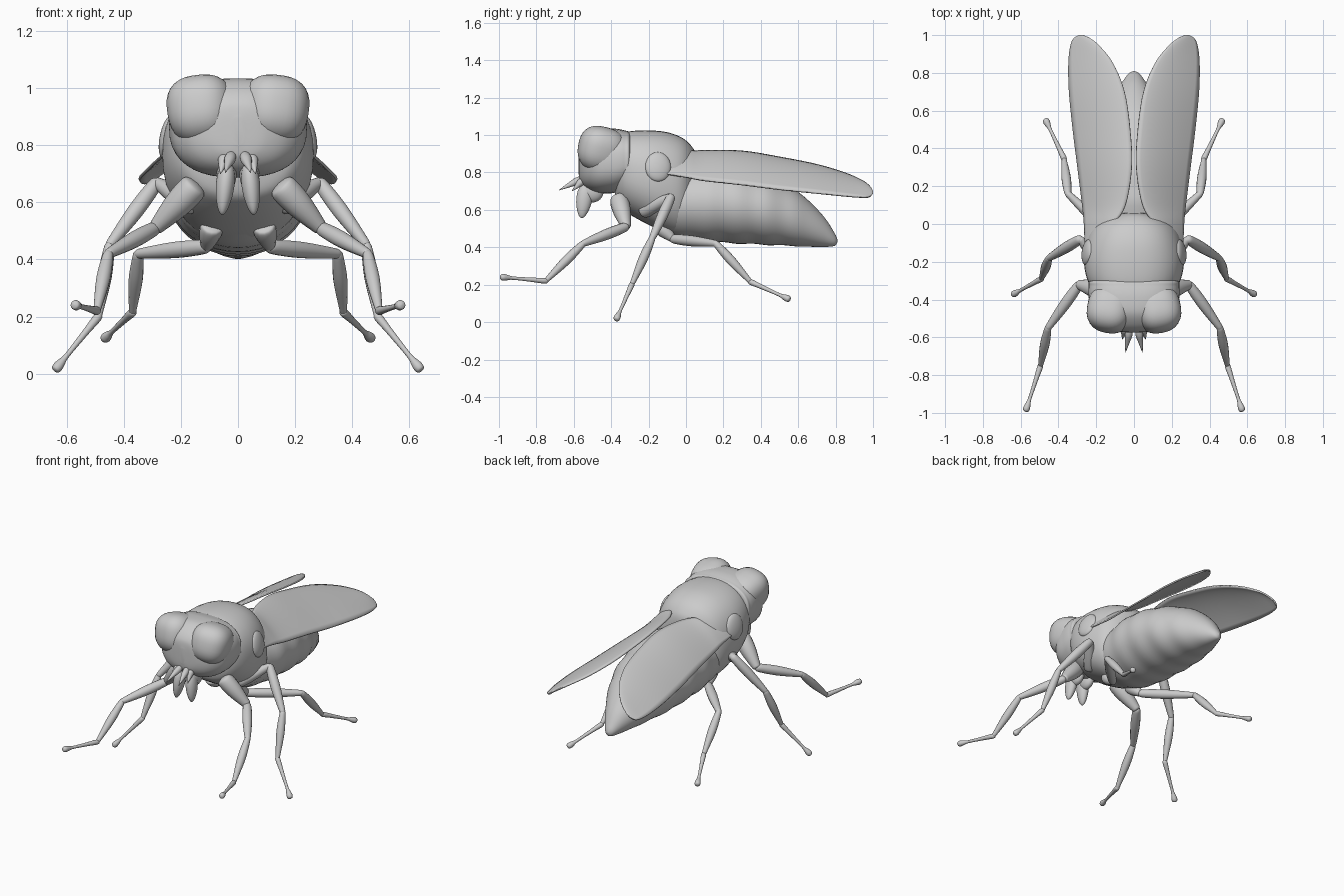
import bpy, bmesh, math
from mathutils import Vector, Euler

cube = bpy.data.objects.get("Cube")
if cube:
    bpy.data.objects.remove(cube, do_unlink=True)

grey = bpy.data.materials.new("body_grey")
grey.use_nodes = True
COLOUR = (0.6, 0.6, 0.6, 1)
grey.diffuse_color = COLOUR
grey.node_tree.nodes["Principled BSDF"].inputs["Base Color"].default_value = COLOUR


def finish(name, bm, mirror=False):
    """Turn a bmesh into a smooth object, optionally mirrored across x."""
    bmesh.ops.recalc_face_normals(bm, faces=bm.faces)
    mesh = bpy.data.meshes.new(name)
    bm.to_mesh(mesh)
    bm.free()
    mesh.materials.append(grey)
    mesh.shade_smooth()
    obj = bpy.data.objects.new(name, mesh)
    bpy.context.collection.objects.link(obj)
    if mirror:
        mod = obj.modifiers.new("mirror", "MIRROR")
        mod.use_clip = False
        mod.use_mirror_merge = False
    return obj


def smooth_rows(rows, steps):
    """Catmull-Rom interpolation through rows of numbers."""
    out = []
    last = len(rows) - 1
    for i in range(last):
        quad = [rows[max(i - 1, 0)], rows[i], rows[i + 1], rows[min(i + 2, last)]]
        for k in range(steps):
            t = k / steps
            out.append([b + 0.5 * t * (c - a + t * (2 * a - 5 * b + 4 * c - d
                        + t * (3 * (b - c) + d - a))) for a, b, c, d in zip(*quad)])
    return out + [list(rows[-1])]


def skin(bm, rings, closed=True):
    """Bridge rows of points with quads; closed rings are capped."""
    vs = [[bm.verts.new(p) for p in ring] for ring in rings]
    n = len(vs[0])
    for a, b in zip(vs, vs[1:]):
        for j in range(n if closed else n - 1):
            k = (j + 1) % n
            bm.faces.new((a[j], a[k], b[k], b[j]))
    if closed:
        bm.faces.new(vs[0])
        bm.faces.new(vs[-1])


def power(v, p):
    return math.copysign(abs(v) ** (2 / p), v)


def body(name, rows, p=2.0, groove=None, n=40):
    """Loft along y from rows of (y, bottom, top, half width)."""
    rings = []
    for y, low, high, w in smooth_rows(rows, 8):
        s = groove(y) if groove else 1
        mid, h = (low + high) / 2, (high - low) / 2
        rings.append([(w * s * power(math.cos(a), p), y, mid + h * s * power(math.sin(a), p))
                      for a in (math.tau * j / n for j in range(n))])
    bm = bmesh.new()
    skin(bm, rings)
    return finish(name, bm)


def blob(name, centre, radii, turn=(0, 0, 0), p=2.0, taper=0.0, mirror=True):
    """Rounded ellipsoid; taper narrows it towards its top."""
    bm = bmesh.new()
    bmesh.ops.create_uvsphere(bm, u_segments=32, v_segments=20, radius=1)
    rot = Euler([math.radians(t) for t in turn]).to_matrix()
    for v in bm.verts:
        r = sum(abs(c) ** p for c in v.co) ** (1 / p)
        q = v.co / r
        k = 1 - taper * q.z
        v.co = rot @ Vector((q.x * radii[0] * k, q.y * radii[1] * k, q.z * radii[2])) + Vector(centre)
    return finish(name, bm, mirror)


def tube(bm, a, b, profile, n=14):
    """Round limb section from a to b; profile holds (fraction, radius)."""
    a, b = Vector(a), Vector(b)
    rot = (b - a).to_track_quat('Z', 'Y')
    rings = []
    for t, r in smooth_rows(profile, 4):
        r = max(r, 0.001)
        rings.append([a.lerp(b, t) + rot @ Vector((r * math.cos(w), r * math.sin(w), 0))
                      for w in (math.tau * j / n for j in range(n))])
    skin(bm, rings)


def limb(start, middle, end):
    return [(-0.05, 0.002), (-0.02, start * 0.7), (0.08, start), (0.45, middle),
            (0.9, end), (1.01, end * 0.75), (1.05, 0.002)]


# Abdomen with shallow segment grooves
def segments(y):
    return 1 + 0.014 * math.cos((y - 0.12) * math.tau / 0.16) * max(0, min(1, (0.75 - y) * 4))


body("abdomen", [(-0.2, 0.56, 0.7, 0.05), (-0.14, 0.49, 0.78, 0.17), (0, 0.44, 0.83, 0.225),
                 (0.2, 0.425, 0.84, 0.245), (0.4, 0.415, 0.79, 0.225), (0.55, 0.408, 0.725, 0.175),
                 (0.65, 0.403, 0.655, 0.125), (0.74, 0.402, 0.56, 0.07),
                 (0.795, 0.408, 0.475, 0.03), (0.81, 0.43, 0.44, 0.003)], groove=segments)

# Thorax
body("thorax", [(-0.38, 0.68, 0.95, 0.12), (-0.36, 0.62, 1.0, 0.2), (-0.3, 0.575, 1.02, 0.245),
                (-0.2, 0.52, 1.025, 0.265), (-0.1, 0.475, 1.015, 0.255), (-0.02, 0.46, 0.985, 0.225),
                (0.03, 0.5, 0.94, 0.165), (0.055, 0.6, 0.89, 0.08), (0.06, 0.7, 0.8, 0.01)], p=2.3)
blob("wing_base", (0.245, -0.15, 0.83), (0.028, 0.07, 0.08), (0, -12, 8))

# Head and eyes
body("head", [(-0.575, 0.8, 0.9, 0.02), (-0.565, 0.755, 0.95, 0.1), (-0.53, 0.715, 0.995, 0.175),
              (-0.47, 0.69, 1.03, 0.225), (-0.39, 0.69, 1.035, 0.24), (-0.33, 0.71, 1.025, 0.24),
              (-0.3, 0.73, 1.01, 0.225), (-0.29, 0.8, 0.95, 0.1)], p=2.5)
blob("eye", (0.127, -0.452, 0.922), (0.119, 0.125, 0.122), (-14, 7, 10), p=2.5, taper=-0.05)

# Mouth lobes and antennae
blob("mouth_lobe", (0.046, -0.545, 0.65), (0.032, 0.042, 0.095), (-8, -6, 0), taper=-0.2)
blob("mouth_stem", (0.04, -0.5, 0.7), (0.035, 0.06, 0.06))
bm = bmesh.new()
spike = [(0, 0.012), (0.3, 0.02), (0.6, 0.013), (1, 0.001)]
tube(bm, (0.02, -0.54, 0.775), (0.045, -0.68, 0.705), spike)
tube(bm, (0.045, -0.54, 0.77), (0.062, -0.61, 0.7), spike)
finish("antenna", bm, True)

# Legs: joints run from hip to foot
LEGS = {
    "front_leg": ([(0.15, -0.36, 0.66), (0.29, -0.32, 0.51), (0.455, -0.55, 0.42),
                   (0.495, -0.75, 0.22), (0.57, -0.98, 0.24)], 0.05),
    "middle_leg": ([(0.16, -0.23, 0.59), (0.285, -0.08, 0.67), (0.45, -0.18, 0.45),
                    (0.49, -0.29, 0.2), (0.635, -0.37, 0.02)], 0.038),
    "rear_leg": ([(0.09, -0.15, 0.52), (0.11, -0.07, 0.445), (0.35, 0.16, 0.42),
                  (0.37, 0.345, 0.215), (0.465, 0.545, 0.125)], 0.04),
}
for name, (joints, hip) in LEGS.items():
    bm = bmesh.new()
    shapes = [limb(hip, hip * 0.95, hip * 0.6), limb(0.026, 0.029, 0.02), limb(0.02, 0.025, 0.015),
              [(-0.04, 0.002), (0, 0.015), (0.3, 0.012), (0.75, 0.009), (0.9, 0.015),
               (0.98, 0.018), (1.04, 0.014), (1.06, 0.002)]]
    for a, b, shape in zip(joints, joints[1:], shapes):
        tube(bm, a, b, shape)
    finish(name, bm, True)

# Wings: rows of (y, inner x, inner z, outer x, outer z)
wing_rows = [(-0.17, 0.24, 0.81, 0.255, 0.8), (-0.1, 0.2, 0.86, 0.258, 0.79),
             (0, 0.11, 0.905, 0.262, 0.775), (0.1, 0.045, 0.915, 0.272, 0.757),
             (0.3, 0.012, 0.912, 0.297, 0.735), (0.5, 0.02, 0.88, 0.322, 0.71),
             (0.7, 0.05, 0.84, 0.342, 0.69), (0.85, 0.11, 0.795, 0.345, 0.675),
             (0.94, 0.18, 0.755, 0.335, 0.668), (0.98, 0.23, 0.725, 0.318, 0.67),
             (0.998, 0.275, 0.695, 0.29, 0.685)]
COLS = 12
bm = bmesh.new()
skin(bm, [[(xi + (xo - xi) * s, y, zi + (zo - zi) * s ** 1.4)
           for s in (j / COLS for j in range(COLS + 1))]
          for y, xi, zi, xo, zo in smooth_rows(wing_rows, 5)], closed=False)
wing = finish("wing", bm, True)
slab = wing.modifiers.new("thickness", "SOLIDIFY")
slab.thickness = 0.01
slab.offset = 0
